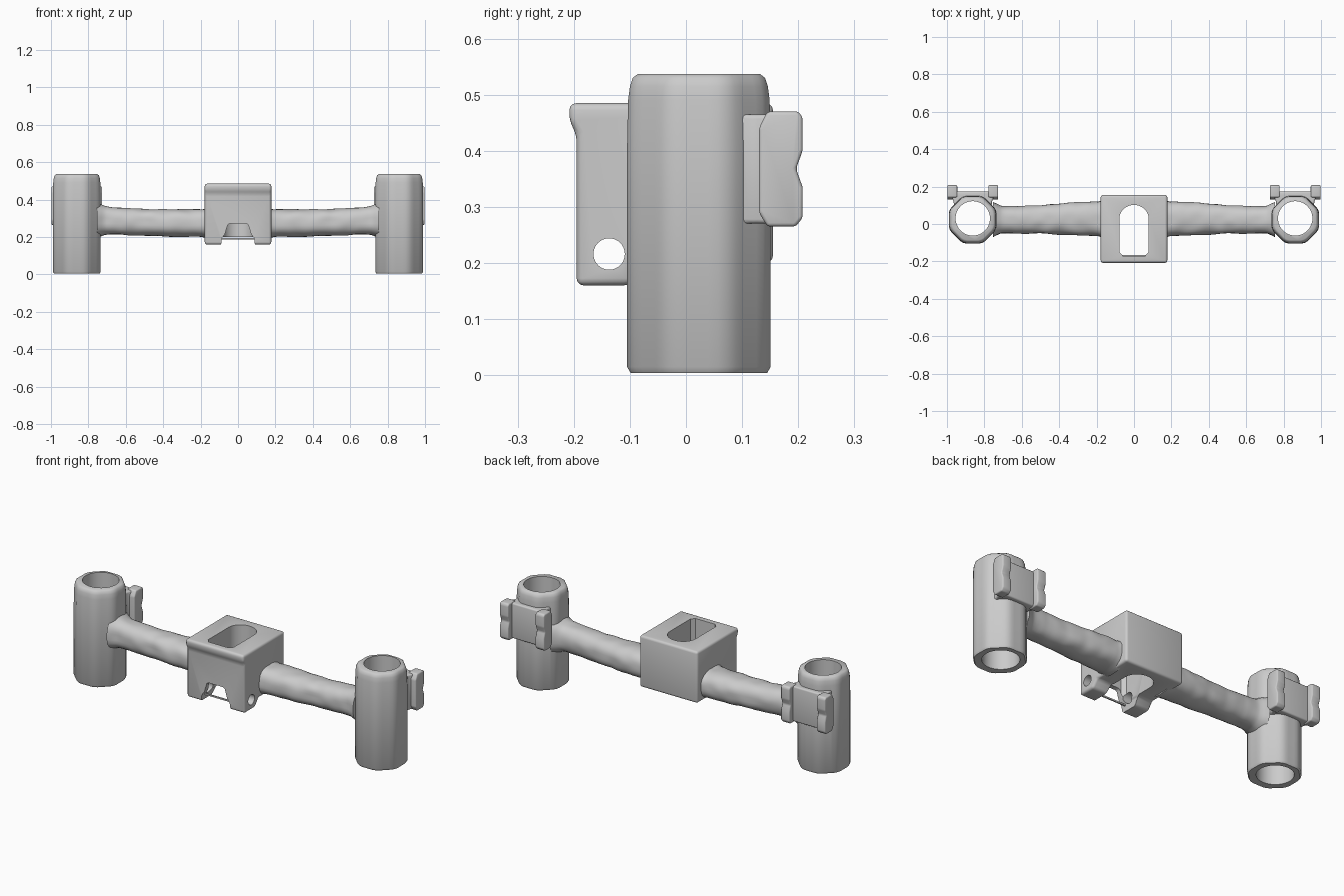
import bpy, bmesh, math
from mathutils import Vector, noise

old = bpy.data.objects.get("Cube")
if old:
    bpy.data.objects.remove(old, do_unlink=True)

grey = bpy.data.materials.new("plain_grey")
grey.use_nodes = True
GREY = (0.6, 0.6, 0.6, 1)
grey.diffuse_color = GREY
grey.node_tree.nodes["Principled BSDF"].inputs["Base Color"].default_value = GREY


def add_object(name, bm):
    bmesh.ops.recalc_face_normals(bm, faces=bm.faces)
    mesh = bpy.data.meshes.new(name)
    bm.to_mesh(mesh)
    bm.free()
    mesh.materials.append(grey)
    ob = bpy.data.objects.new(name, mesh)
    bpy.context.scene.collection.objects.link(ob)
    return ob


def loft(name, rings):
    """Skin a list of equal-length point rings and cap both ends."""
    bm = bmesh.new()
    loops = [[bm.verts.new(p) for p in ring] for ring in rings]
    n = len(loops[0])
    for a, b in zip(loops, loops[1:]):
        for i in range(n):
            bm.faces.new((a[i], a[(i + 1) % n], b[(i + 1) % n], b[i]))
    bm.faces.new(loops[0])
    bm.faces.new(loops[-1])
    return add_object(name, bm)


def prism(name, outline, axis, lo, hi):
    """Extrude a 2D outline along x (outline yz), y (xz) or z (xy)."""
    def place(p, d):
        v = list(p)
        v.insert("xyz".index(axis), d)
        return v
    return loft(name, [[place(p, d) for p in outline] for d in (lo, hi)])


def rect(a0, a1, b0, b1):
    return [(a0, b0), (a1, b0), (a1, b1), (a0, b1)]


def circle(cx, cy, r, n=40):
    return [(cx + r * math.cos(math.tau * i / n),
             cy + r * math.sin(math.tau * i / n)) for i in range(n)]


def finish(ob, bevel=0, cutters=(), unions=(), angle=40):
    """Bevel, join, cut, bake the modifiers and smooth the shading."""
    if bevel:
        m = ob.modifiers.new("bevel", 'BEVEL')
        m.width, m.segments = bevel, 3
        m.limit_method, m.angle_limit = 'ANGLE', math.radians(20)
    for other, op in [(u, 'UNION') for u in unions] + [(c, 'DIFFERENCE') for c in cutters]:
        m = ob.modifiers.new("bool", 'BOOLEAN')
        m.operation, m.object, m.solver = op, other, 'EXACT'
    bpy.context.view_layer.update()
    deps = bpy.context.evaluated_depsgraph_get()
    ob_mesh = bpy.data.meshes.new_from_object(ob.evaluated_get(deps))
    ob.modifiers.clear()
    ob.data = ob_mesh
    for c in list(cutters) + list(unions):
        bpy.data.objects.remove(c, do_unlink=True)
    ob_mesh.polygons.foreach_set("use_smooth", [True] * len(ob_mesh.polygons))
    ob_mesh.set_sharp_from_angle(angle=math.radians(angle))
    return ob


# Central block: side profile with front lip and lower lugs
side = [(0.155, 0.2), (-0.07, 0.2), (-0.1, 0.16), (-0.195, 0.16),
        (-0.195, 0.43), (-0.208, 0.452), (-0.208, 0.485), (0.155, 0.485)]
block = prism("centre_block", side, "x", -0.178, 0.178)
arch = [(0.078 * math.cos(a), 0.03 + 0.072 * math.sin(a))
        for a in [math.pi * i / 16 for i in range(17)]]
slot = prism("slot_cutter", [(-0.078, -0.15), (-0.06, -0.17), (0.06, -0.17), (0.078, -0.15)] + arch,
             "z", 0, 1)
gap = [(-0.1, 0.1), (0.1, 0.1), (0.085, 0.195), (0.07, 0.215), (0.055, 0.265),
       (0.045, 0.272), (-0.045, 0.272), (-0.055, 0.265), (-0.07, 0.215), (-0.085, 0.195)]
front_gap = prism("gap_cutter", gap, "y", -0.3, -0.06)
pin_hole = prism("pin_cutter", circle(-0.137, 0.216, 0.028), "x", -0.4, 0.4)
finish(block, 0.015, [slot, front_gap, pin_hole])

# Thin strip joining the lugs
finish(prism("lug_strip", rect(-0.172, -0.165, 0.187, 0.195), "x", -0.1, 0.1))

# Arm stations: x, y centre, y half, z centre, z half
STATIONS = [(0.15, 0.025, 0.105, 0.277, 0.083), (0.19, 0.028, 0.093, 0.275, 0.074),
            (0.36, 0.028, 0.087, 0.275, 0.073), (0.5, 0.025, 0.076, 0.278, 0.070),
            (0.62, 0.022, 0.072, 0.284, 0.072), (0.71, 0.023, 0.074, 0.288, 0.077),
            (0.755, 0.025, 0.095, 0.29, 0.095)]


def station(x):
    for a, b in zip(STATIONS, STATIONS[1:]):
        if x <= b[0]:
            t = (x - a[0]) / (b[0] - a[0])
            return [p + (q - p) * t for p, q in zip(a, b)]
    return STATIONS[-1]


def arm_ring(x, sign):
    _, yc, yh, zc, zh = station(x)
    ring = []
    for i in range(32):
        a = math.tau * i / 32
        c, s = math.cos(a), math.sin(a)
        # Slightly squared, hand-shaped section
        k = (abs(c) ** 2.5 + abs(s) ** 2.5) ** (-1 / 2.5)
        k *= 1 + 0.06 * noise.noise(Vector((x * 14, c * 1.5, s * 1.5)))
        ring.append((sign * x, yc + yh * k * c, zc + zh * k * s))
    return ring


# Post profile: height and radius scale, rounded at the top
POST = [(0.004, 0.95), (0.015, 1), (0.4, 1), (0.49, 0.985), (0.515, 0.96),
        (0.53, 0.92), (0.537, 0.85)]
CX, CY, R = 0.862, 0.023, 0.128


def post_ring(z, scale):
    ring = []
    for i in range(48):
        a = math.tau * i / 48
        # Octagon with softened corners
        off = (a + math.pi / 8) % (math.pi / 4) - math.pi / 8
        r = R * scale * min(1 / math.cos(off), 1.045)
        ring.append((r * math.cos(a), CY + r * math.sin(a), z))
    return ring


# Ear outline with a notch in its rear edge
EAR = [(0.145, 0.265), (0.195, 0.265), (0.208, 0.28), (0.208, 0.335), (0.196, 0.368),
       (0.208, 0.4), (0.208, 0.46), (0.2, 0.47), (0.145, 0.47), (0.13, 0.44), (0.13, 0.29)]

for side_name, sign in (("left", 1), ("right", -1)):
    xs = [0.15 + 0.605 * i / 45 for i in range(46)]
    finish(loft(side_name + "_arm", [arm_ring(x, sign) for x in xs]), angle=60)

    # Hollow post with a rear clip plate
    post = loft(side_name + "_post", [post_ring(z, s) for z, s in POST])
    plate = prism("plate", [(-0.1, 0.06), (0.1, 0.06), (0.102, 0.12), (0.115, 0.15),
                            (0.11, 0.174), (-0.11, 0.174), (-0.115, 0.15), (-0.102, 0.12)],
                  "z", 0.27, 0.465)
    finish(plate, 0.008)
    bore = prism("bore_cutter", circle(0, 0.03, 0.092, 48), "z", -0.5, 1)
    finish(post, 0, [bore], [plate])
    post.location.x = sign * CX

    # Notched ears on both ends of the plate
    for place, lo in (("outer", 0.083), ("inner", -0.136)):
        ear = finish(prism(f"{side_name}_{place}_ear", EAR, "x", lo, lo + 0.053), 0.012)
        ear.location.x = sign * CX
        if sign < 0:
            ear.scale.x = -1
            bpy.context.view_layer.update()
            ear.data.transform(ear.matrix_world)
            ear.data.flip_normals()
            ear.matrix_world.identity()
            ear.location, ear.scale = (0, 0, 0), (1, 1, 1)
